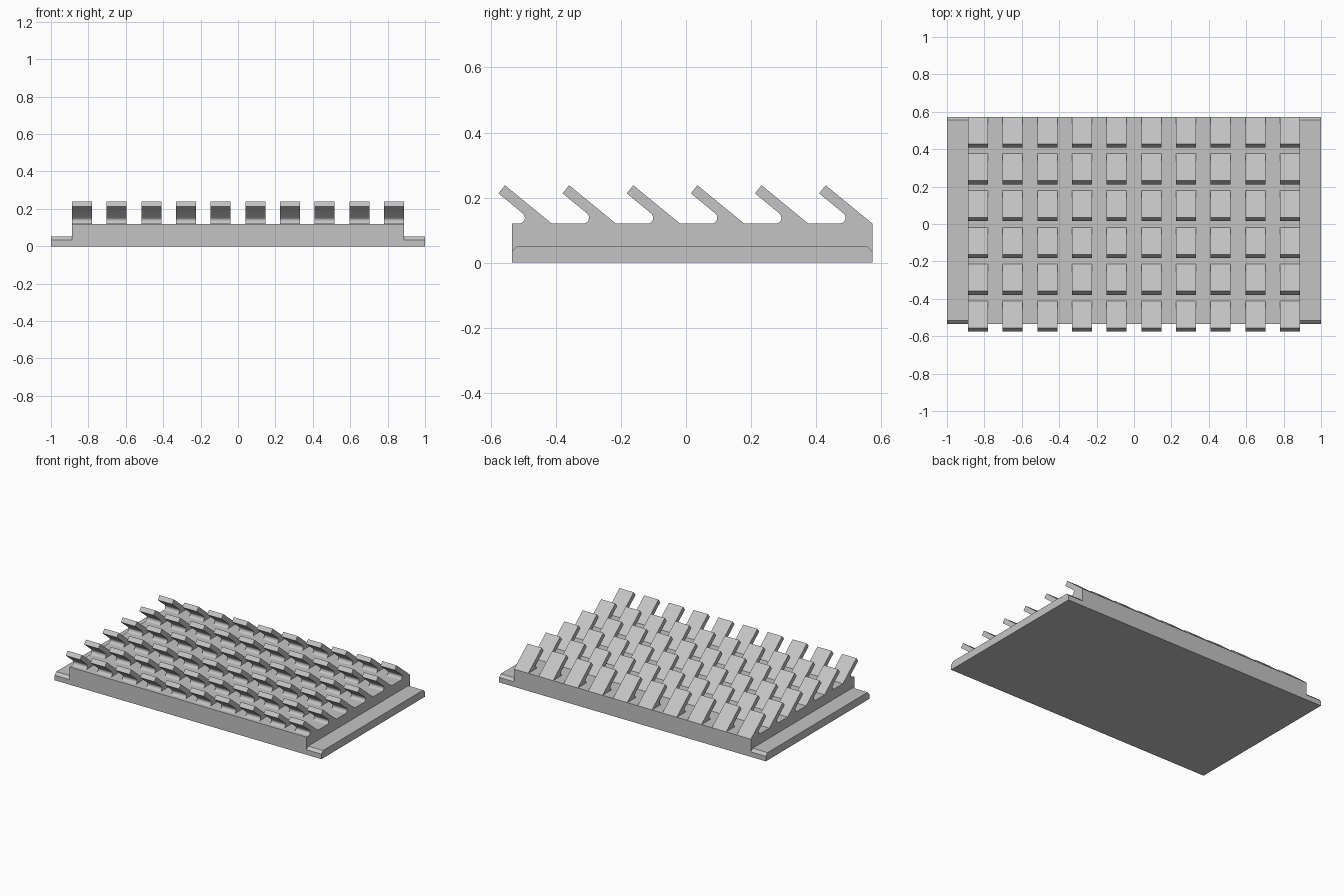
import bpy, bmesh, math

if "Cube" in bpy.data.objects:
    bpy.data.objects.remove(bpy.data.objects["Cube"])

grey = bpy.data.materials.new("plain grey")
grey.diffuse_color = (0.55, 0.55, 0.55, 1)
grey.use_nodes = True
grey.node_tree.nodes["Principled BSDF"].inputs["Base Color"].default_value = grey.diffuse_color

Y0, Y1 = -0.535, 0.573      # front and back of the base
TOP = 0.12                  # deck height
HALF = 0.888                # half width of the raised deck
ROWS, COLS = 6, 10
PITCH_Y, TOOTH_W = 0.197, 0.107


def prism(bm, profile, x0, x1):
    """Extrude a (y, z) profile from x0 to x1."""
    face = bm.faces.new([bm.verts.new((x0, y, z)) for y, z in profile])
    out = bmesh.ops.extrude_face_region(bm, geom=[face])
    moved = [v for v in out["geom"] if isinstance(v, bmesh.types.BMVert)]
    bmesh.ops.translate(bm, vec=(x1 - x0, 0, 0), verts=moved)


def finish(bm, name):
    bmesh.ops.recalc_face_normals(bm, faces=bm.faces)
    mesh = bpy.data.meshes.new(name)
    bm.to_mesh(mesh)
    bm.free()
    mesh.materials.append(grey)
    obj = bpy.data.objects.new(name, mesh)
    bpy.context.collection.objects.link(obj)
    return obj


# raised deck block
bm = bmesh.new()
prism(bm, [(Y0, 0), (Y1, 0), (Y1, TOP), (Y0, TOP)], -HALF, HALF)
finish(bm, "deck")

# side flanges with chamfered ends
c = 0.018
flange = [(Y0, 0), (Y1, 0), (Y1, 0.052 - c), (Y1 - c, 0.052),
          (Y0 + c, 0.052), (Y0, 0.052 - c)]
for name, x0, x1 in (("left_flange", -1, -HALF), ("right_flange", HALF, 1)):
    bm = bmesh.new()
    prism(bm, flange, x0, x1)
    finish(bm, name)

# slanted tooth profile, y measured from the back foot, fillet under the overhang
R = 0.018
SLOPE = math.radians(39)
fillet_y = -0.101
tooth = [(0, TOP), (-0.144, 0.238), (-0.164, 0.213)]
steps = 8
for i in range(steps + 1):
    a = math.pi / 2 - SLOPE - (math.pi - SLOPE) * i / steps
    tooth.append((fillet_y + R * math.cos(a), TOP + R + R * math.sin(a)))

# rows of teeth
for row in range(ROWS):
    bm = bmesh.new()
    foot = Y1 - PITCH_Y * (ROWS - 1 - row)
    for col in range(COLS):
        x = -HALF + col * (2 * HALF - TOOTH_W) / (COLS - 1)
        prism(bm, [(foot + y, z) for y, z in tooth], x, x + TOOTH_W)
    obj = finish(bm, f"tooth_row_{row + 1}")
    bpy.context.view_layer.objects.active = obj
    obj.select_set(True)
    bpy.ops.object.shade_smooth_by_angle(angle=math.radians(30))
    obj.select_set(False)
